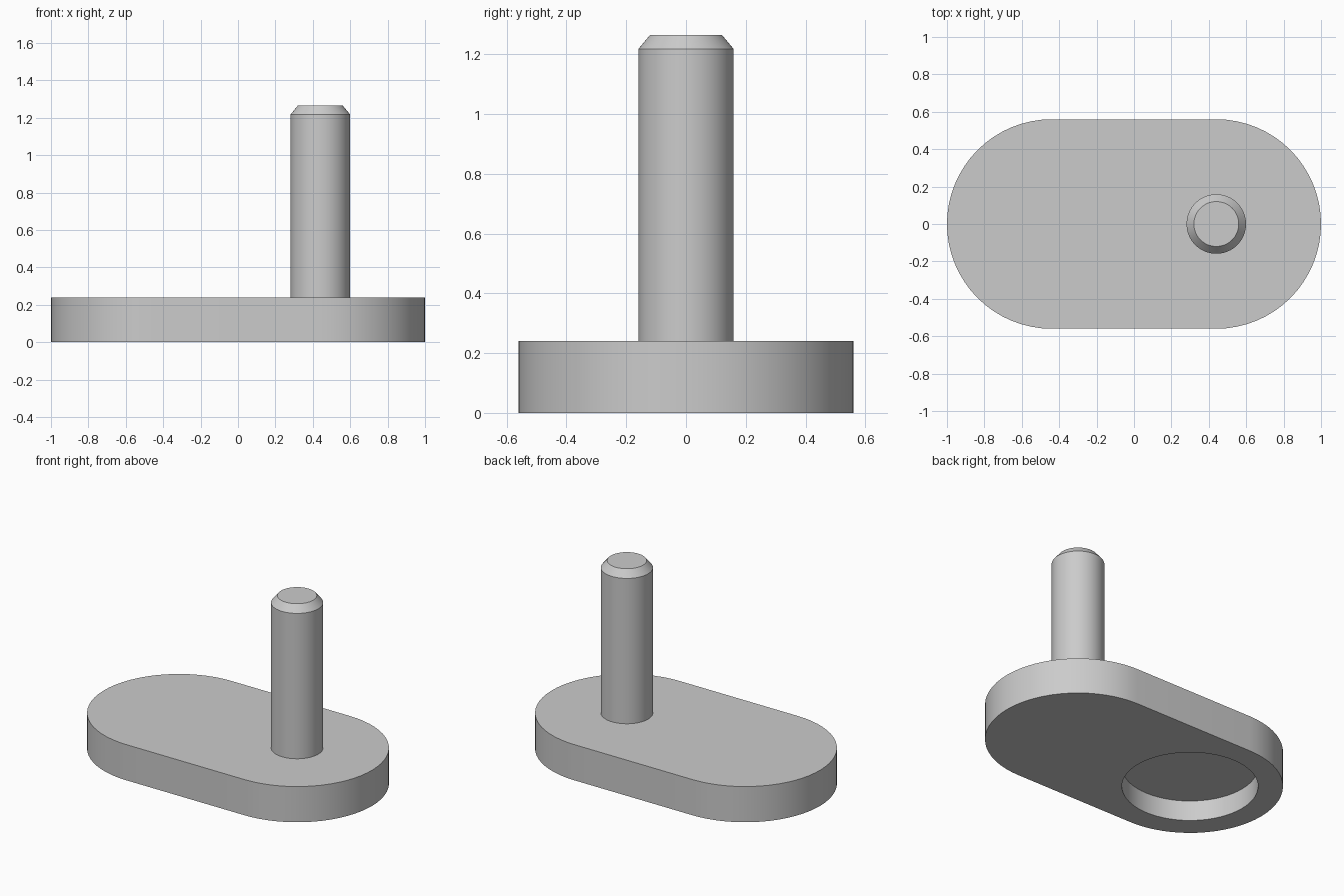
import bpy, bmesh, math

if "Cube" in bpy.data.objects:
    bpy.data.objects.remove(bpy.data.objects["Cube"])

HALF = 0.44        # distance of each end centre from the middle
R_END = 0.56       # plate end radius
THICK = 0.24       # plate thickness
SEG = 64

metal = bpy.data.materials.new("plain_grey")
metal.diffuse_color = (0.6, 0.6, 0.6, 1)
metal.use_nodes = True
metal.node_tree.nodes["Principled BSDF"].inputs["Base Color"].default_value = metal.diffuse_color


def arc(cx, r, start, sweep, n):
    return [(cx + r * math.cos(start + sweep * i / n),
             r * math.sin(start + sweep * i / n)) for i in range(n + 1)]


def loft(name, rings, cap_bottom=True):
    """Join stacked outlines [(points, z), ...] into one solid."""
    bm = bmesh.new()
    loops = [[bm.verts.new((x, y, z)) for x, y in pts] for pts, z in rings]
    for a, b in zip(loops, loops[1:]):
        for i in range(len(a)):
            j = (i + 1) % len(a)
            bm.faces.new((a[i], a[j], b[j], b[i]))
    if cap_bottom:
        bm.faces.new(loops[0][::-1])
    bm.faces.new(loops[-1])
    mesh = bpy.data.meshes.new(name)
    bm.to_mesh(mesh)
    bm.free()
    mesh.materials.append(metal)
    obj = bpy.data.objects.new(name, mesh)
    bpy.context.collection.objects.link(obj)
    return obj


def activate(obj):
    bpy.ops.object.select_all(action='DESELECT')
    obj.select_set(True)
    bpy.context.view_layer.objects.active = obj


def circle(cx, r):
    return arc(cx, r, 0, 2 * math.pi, SEG)[:-1]


# Rounded plate
outline = (arc(HALF, R_END, -math.pi / 2, math.pi, SEG // 2)
           + arc(-HALF, R_END, math.pi / 2, math.pi, SEG // 2))
plate = loft("plate", [(outline, 0), (outline, THICK)])

# Round blind socket in the underside, opposite the pin
hole = circle(-HALF, 0.41)
cutter = loft("socket_cutter", [(hole, -0.1), (hole, 0.135)])
cutter.hide_render = True
cut = plate.modifiers.new("socket", 'BOOLEAN')
cut.operation = 'DIFFERENCE'
cut.solver = 'EXACT'
cut.object = cutter
activate(plate)
bpy.ops.object.modifier_apply(modifier=cut.name)
bpy.data.objects.remove(cutter)

# Upright pin with chamfered tip
pin = loft("pin", [(circle(HALF, 0.159), THICK), (circle(HALF, 0.159), 1.218),
                   (circle(HALF, 0.12), 1.265)], cap_bottom=False)

for part in (plate, pin):
    activate(part)
    bpy.ops.object.shade_smooth_by_angle(angle=math.radians(30))
